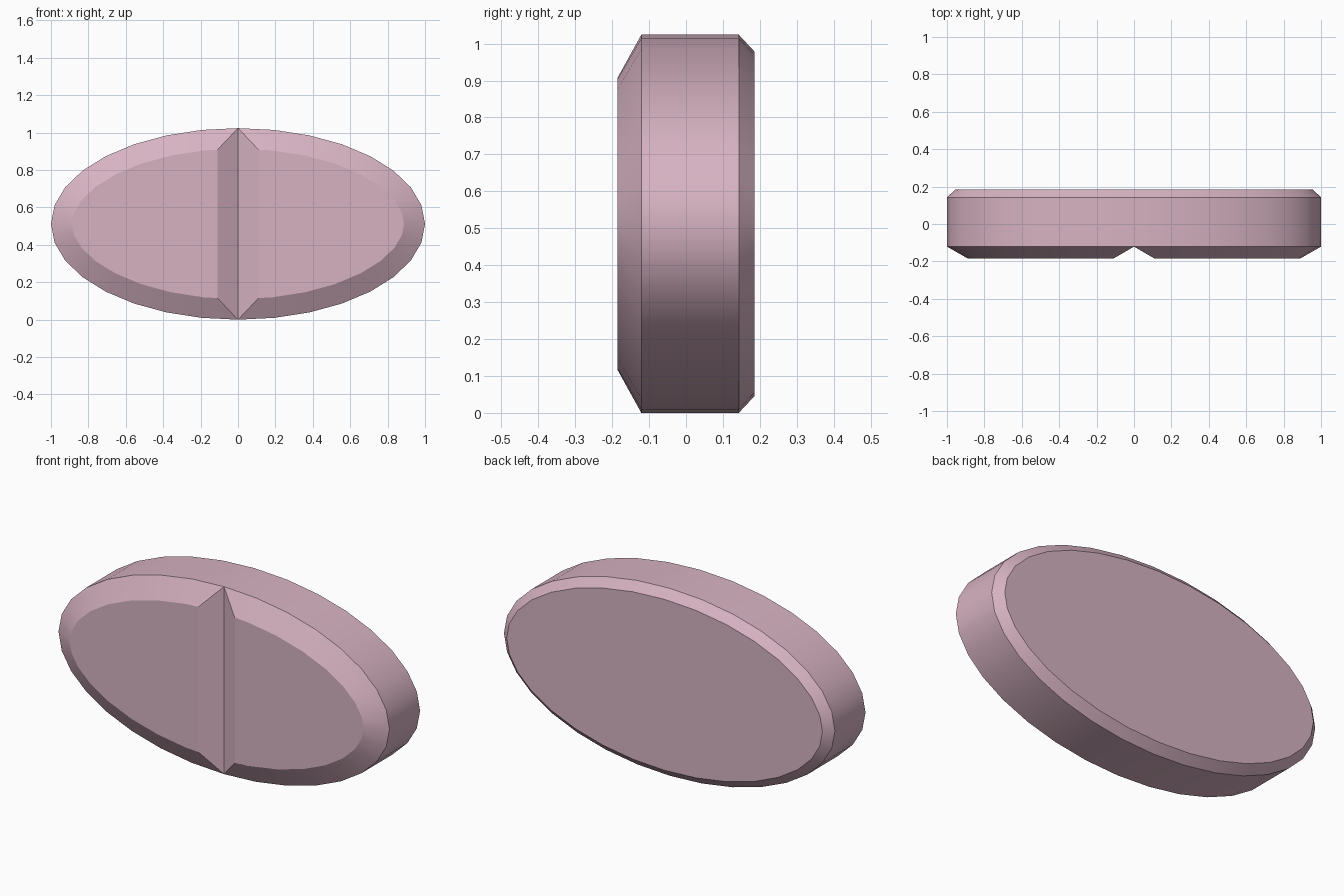
import bpy, bmesh, math

if "Cube" in bpy.data.objects:
    bpy.data.objects.remove(bpy.data.objects["Cube"])

SEGMENTS = 32
RADIUS_X, RADIUS_Z = 1.0, 0.512
RIM_FRONT, RIM_BACK, FACE = -0.121, 0.143, 0.185

bm = bmesh.new()


def ellipse(y):
    ring = []
    for i in range(SEGMENTS):
        a = 2 * math.pi * i / SEGMENTS
        ring.append(bm.verts.new((RADIUS_X * math.cos(a), y, RADIUS_Z * (1 + math.sin(a)))))
    return ring


front, back = ellipse(RIM_FRONT), ellipse(RIM_BACK)

# Side wall
for i in range(SEGMENTS):
    j = (i + 1) % SEGMENTS
    bm.faces.new((front[j], front[i], back[i], back[j]))

# Front: two half ovals meeting along the score line
q = SEGMENTS // 4
right_half = bm.faces.new(front[3 * q:] + front[:q + 1])
left_half = bm.faces.new(front[q:3 * q + 1])
back_face = bm.faces.new(back[::-1])
bm.normal_update()

# Raised faces with sloped borders, forming the groove and chamfers
bmesh.ops.inset_individual(bm, faces=[right_half, left_half], thickness=0.11,
                           depth=FACE + RIM_FRONT, use_even_offset=True)
bmesh.ops.inset_individual(bm, faces=[back_face], thickness=0.045,
                           depth=FACE - RIM_BACK, use_even_offset=True)
bmesh.ops.recalc_face_normals(bm, faces=bm.faces[:])

mesh = bpy.data.meshes.new("scored_tablet")
bm.to_mesh(mesh)
bm.free()
tablet = bpy.data.objects.new("scored_tablet", mesh)
bpy.context.collection.objects.link(tablet)

# Pink coating
pink = bpy.data.materials.new("pink_coating")
pink.diffuse_color = (0.68, 0.45, 0.54, 1)
pink.use_nodes = True
pink.node_tree.nodes["Principled BSDF"].inputs["Base Color"].default_value = pink.diffuse_color
mesh.materials.append(pink)

bpy.context.view_layer.objects.active = tablet
tablet.select_set(True)
bpy.ops.object.shade_smooth_by_angle(angle=math.radians(30))
